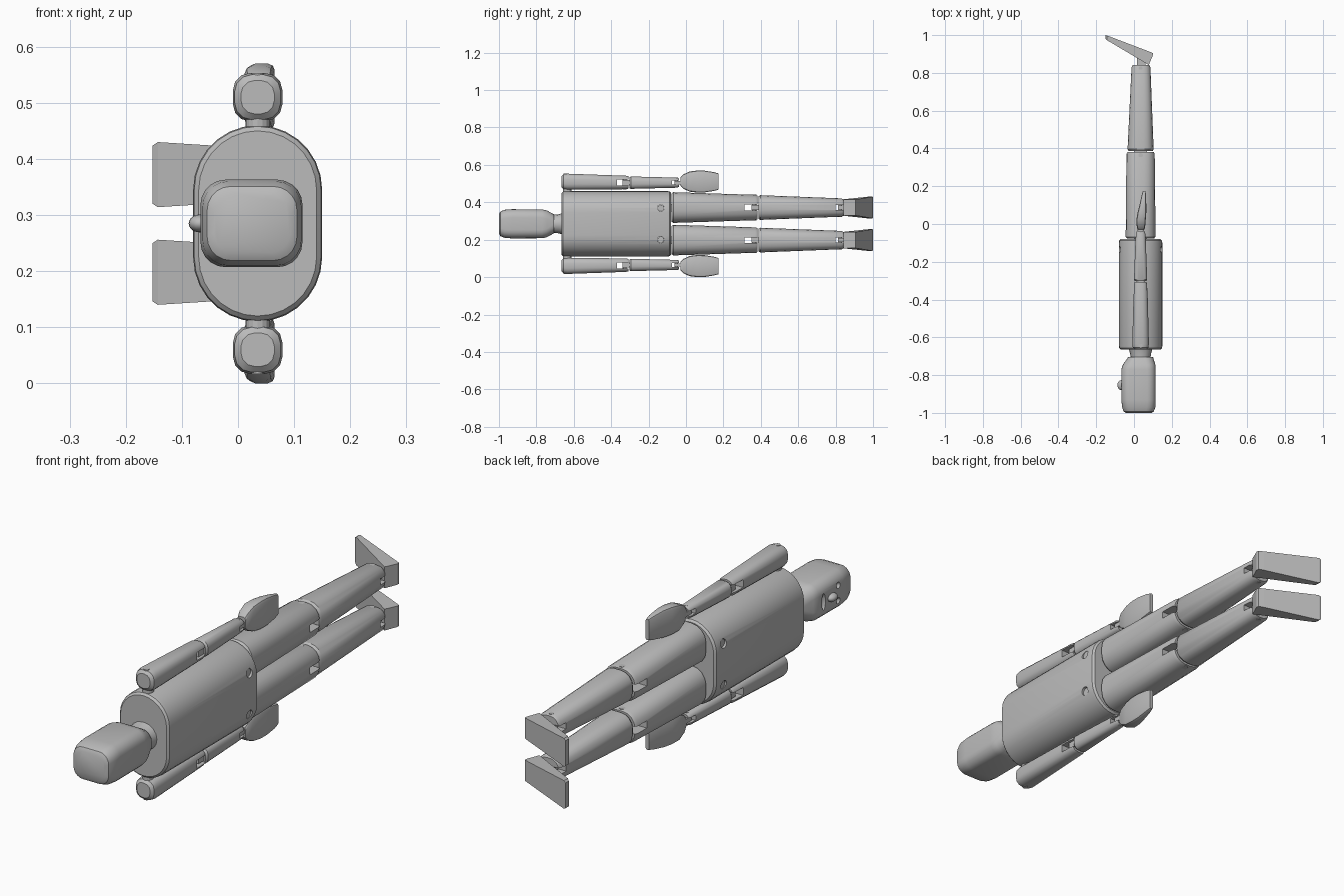
import bpy, bmesh, math
from mathutils import Vector, Matrix

MID = 0.285   # height of the body's plane of symmetry
AX = 0.035    # x of the body's long axis

cube = bpy.data.objects.get("Cube")
if cube:
    bpy.data.objects.remove(cube)

grey = bpy.data.materials.new("plain grey")
grey.use_nodes = True
grey.diffuse_color = (0.5, 0.5, 0.5, 1)
grey.node_tree.nodes["Principled BSDF"].inputs["Base Color"].default_value = (0.5, 0.5, 0.5, 1)


def finish(name, bm):
    bmesh.ops.recalc_face_normals(bm, faces=bm.faces)
    mesh = bpy.data.meshes.new(name)
    bm.to_mesh(mesh)
    bm.free()
    mesh.materials.append(grey)
    ob = bpy.data.objects.new(name, mesh)
    bpy.context.collection.objects.link(ob)
    return ob


def smooth(ob, angle=32):
    bpy.ops.object.select_all(action='DESELECT')
    ob.select_set(True)
    bpy.context.view_layer.objects.active = ob
    bpy.ops.object.shade_smooth_by_angle(angle=math.radians(angle))


def ring(y, cx, hx, cz, hz, r, seg):
    """Rounded rectangle across the body's long axis."""
    r = min(r, hx, hz)
    pts = []
    for q, (sx, sz) in enumerate(((1, 1), (-1, 1), (-1, -1), (1, -1))):
        for i in range(seg + 1):
            a = math.pi / 2 * (q + i / seg)
            pts.append(Vector((cx + sx * (hx - r) + r * math.cos(a), y,
                               cz + sz * (hz - r) + r * math.sin(a))))
    return pts


def skin(name, rings):
    bm = bmesh.new()
    loops = [[bm.verts.new(p) for p in pts] for pts in rings]
    n = len(loops[0])
    for a, b in zip(loops, loops[1:]):
        for i in range(n):
            j = (i + 1) % n
            bm.faces.new((a[i], a[j], b[j], b[i]))
    bm.faces.new(loops[0])
    bm.faces.new(loops[-1])
    bmesh.ops.remove_doubles(bm, verts=bm.verts, dist=1e-5)
    return finish(name, bm)


def loft(name, sections, seg=4):
    return skin(name, [ring(*s, seg) for s in sections])


def box(name, x, y, z):
    bm = bmesh.new()
    bmesh.ops.create_cube(bm, size=1)
    for v in bm.verts:
        v.co = Vector([(lo + hi) / 2 + c * (hi - lo) for c, (lo, hi) in zip(v.co, (x, y, z))])
    return finish(name, bm)


def pin(name, centre, radius, length, axis='Z'):
    bm = bmesh.new()
    turn = Matrix.Rotation(math.pi / 2, 4, 'Y') if axis == 'X' else Matrix()
    bmesh.ops.create_cone(bm, cap_ends=True, segments=16, radius1=radius, radius2=radius,
                          depth=length, matrix=Matrix.Translation(centre) @ turn)
    return finish(name, bm)


def ball(name, centre, scale):
    bm = bmesh.new()
    bmesh.ops.create_uvsphere(bm, u_segments=16, v_segments=10, radius=1,
                              matrix=Matrix.Translation(centre) @ Matrix.Diagonal((*scale, 1)))
    ob = finish(name, bm)
    smooth(ob, 60)
    return ob


def cut(ob, *cutters):
    bpy.context.view_layer.objects.active = ob
    for c in cutters:
        mod = ob.modifiers.new("cut", 'BOOLEAN')
        mod.operation, mod.solver, mod.object = 'DIFFERENCE', 'EXACT', c
        bpy.ops.object.modifier_apply(modifier=mod.name)
        bpy.data.objects.remove(c)


def slot(y0, y1, z, half):
    return box("slot_cutter", (-0.2, 0.3), (y0, y1), (z - half, z + half))


# Torso with pin holes at the hips
torso = loft("torso", [(y, AX, 0.115 - d, MID, 0.175 - d, 0.115 - d) for y, d in
                       ((-0.665, 0.01), (-0.657, 0.002), (-0.645, 0), (-0.1, 0), (-0.088, 0.002), (-0.08, 0.01))], 7)
hips = [(AX, -0.135, MID + s * 0.085) for s in (1, -1)]
cut(torso, *[pin("hole_cutter", h, 0.018, 0.4, 'X') for h in hips])
smooth(torso)
for side, h in zip(("left", "right"), hips):
    pin(side + "_hip_pin", h, 0.017, 0.21, 'X')

# Head and neck
head = loft("head", [
    (-1.0, 0.025, 0.068, MID, 0.052, 0.035), (-0.992, 0.025, 0.08, MID, 0.066, 0.042),
    (-0.97, 0.025, 0.088, MID, 0.075, 0.045), (-0.93, 0.024, 0.091, MID, 0.078, 0.045),
    (-0.77, 0.024, 0.091, MID, 0.077, 0.045), (-0.745, 0.027, 0.086, MID, 0.072, 0.045),
    (-0.705, 0.035, 0.066, MID, 0.05, 0.045)], 5)
cut(head, *[ball("eye_cutter", (-0.07, -0.895, MID + s * 0.032), (0.014, 0.013, 0.013)) for s in (1, -1)],
    ball("mouth_cutter", (-0.068, -0.8, MID), (0.013, 0.012, 0.034)))
smooth(head)
ball("nose", (-0.068, -0.853, MID), (0.02, 0.026, 0.016))
smooth(loft("neck", [(-0.72, AX, 0.05, MID, 0.048, 0.05), (-0.685, AX, 0.056, MID, 0.05, 0.05),
                     (-0.655, AX, 0.064, MID, 0.058, 0.058)]))

for side, s in (("left", 1), ("right", -1)):
    # Upper arm, hung from a shoulder lug
    za = MID + s * 0.225
    upper = loft(side + "_upper_arm", [
        (-0.665, AX, 0.03, za, 0.03, 0.025), (-0.655, AX, 0.041, za, 0.04, 0.03),
        (-0.635, AX, 0.044, za, 0.043, 0.03), (-0.32, AX, 0.036, za - s * 0.004, 0.036, 0.026),
        (-0.307, AX, 0.033, za - s * 0.004, 0.033, 0.026)], 3)
    cut(upper, slot(-0.37, -0.29, za - s * 0.003, 0.016))
    smooth(upper)
    pin(side + "_shoulder_lug", (AX, -0.635, MID + s * 0.178), 0.022, 0.05)
    pin(side + "_shoulder_pin", (AX, -0.645, za), 0.011, 0.087)

    # Forearm with elbow tongue
    zf = MID + s * 0.22
    fore = loft(side + "_forearm", [
        (-0.303, AX, 0.03, zf, 0.029, 0.024), (-0.295, AX, 0.035, zf, 0.033, 0.024),
        (-0.05, AX, 0.026, zf, 0.027, 0.02), (-0.038, AX, 0.022, zf, 0.023, 0.02)], 3)
    cut(fore, slot(-0.075, -0.02, zf, 0.011))
    smooth(fore)
    box(side + "_elbow_tongue", (0.012, 0.058), (-0.34, -0.29), (zf - 0.014, zf + 0.014))
    pin(side + "_elbow_pin", (AX, -0.328, zf), 0.011, 0.071)

    # Paddle hand
    zh = MID + s * 0.226
    smooth(loft(side + "_hand", [
        (-0.03, 0.037, 0.018, zh, 0.022, 0.01), (-0.015, 0.037, 0.022, zh, 0.038, 0.01),
        (0.02, 0.037, 0.025, zh, 0.054, 0.012), (0.06, 0.042, 0.023, zh, 0.059, 0.012),
        (0.1, 0.047, 0.018, zh, 0.058, 0.01), (0.15, 0.052, 0.012, zh, 0.05, 0.007),
        (0.175, 0.054, 0.007, zh, 0.043, 0.005)], 2), 25)
    box(side + "_wrist_tongue", (0.018, 0.052), (-0.062, -0.02), (zf - 0.009, zf + 0.009))
    pin(side + "_wrist_pin", (AX, -0.052, zf), 0.009, 0.053)

    # Thigh with hip tongue
    zt = MID + s * 0.087
    thigh = loft(side + "_thigh", [
        (-0.078, AX, 0.07, zt, 0.075, 0.06), (-0.068, AX, 0.079, zt, 0.082, 0.065),
        (0.37, AX, 0.075, zt, 0.068, 0.055), (0.382, AX, 0.07, zt, 0.064, 0.055)])
    cut(thigh, slot(0.312, 0.4, zt, 0.015))
    smooth(thigh)
    box(side + "_hip_tongue", (0, 0.07), (-0.12, -0.06), (zt - 0.02, zt + 0.02))

    # Shin with knee tongue
    shin = loft(side + "_shin", [
        (0.387, AX, 0.064, zt, 0.06, 0.05), (0.397, AX, 0.069, zt, 0.066, 0.052),
        (0.83, 0.037, 0.05, zt, 0.049, 0.036), (0.842, 0.037, 0.045, zt, 0.044, 0.036)])
    cut(shin, slot(0.8, 0.86, zt, 0.013))
    smooth(shin)
    box(side + "_knee_tongue", (0, 0.07), (0.35, 0.41), (zt - 0.013, zt + 0.013))
    pin(side + "_knee_pin", (AX, 0.364, zt), 0.012, 0.137)

    # Wedge foot with ankle tongue
    foot_sections = ((0.1, 0.893, 0.905, 0.043), (0.078, 0.842, 0.914, 0.044),
                     (-0.143, 0.973, 0.998, 0.058), (-0.152, 0.98, 1.0, 0.052))
    skin(side + "_foot", [[Vector((x, y, zt + d)) for y, d in ((lo, -h), (hi, -h), (hi, h), (lo, h))]
                          for x, lo, hi, h in foot_sections])
    box(side + "_ankle_tongue", (0.015, 0.06), (0.812, 0.89), (zt - 0.011, zt + 0.011))
    pin(side + "_ankle_pin", (AX, 0.825, zt), 0.01, 0.099)
